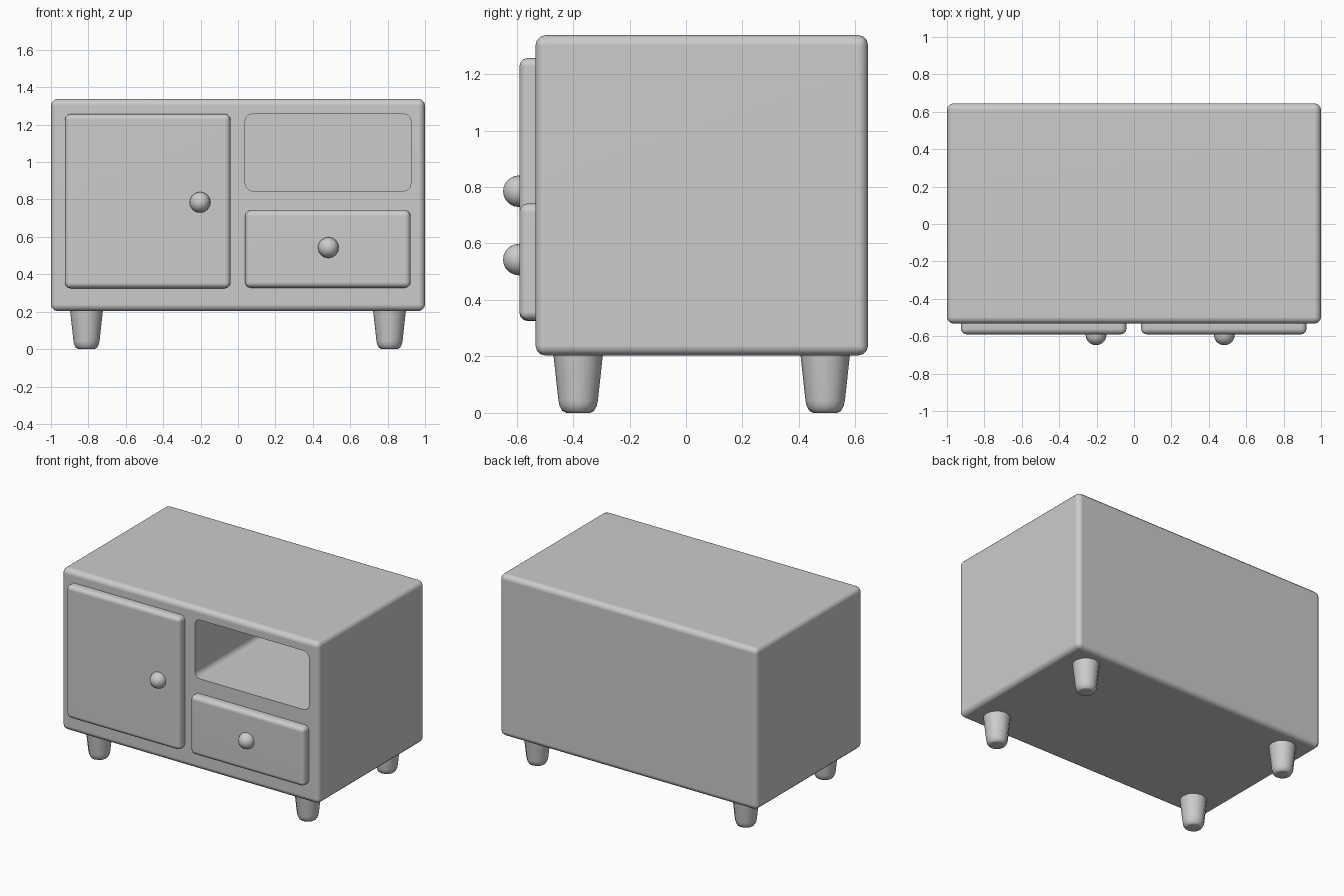
import bpy, bmesh, math
from mathutils import Matrix, Vector

if "Cube" in bpy.data.objects:
    bpy.data.objects.remove(bpy.data.objects["Cube"])


def finish(name, bm, angle=40, weighted=True):
    bmesh.ops.recalc_face_normals(bm, faces=bm.faces[:])
    me = bpy.data.meshes.new(name)
    bm.to_mesh(me)
    bm.free()
    ob = bpy.data.objects.new(name, me)
    bpy.context.collection.objects.link(ob)
    shade(ob, angle, weighted)
    return ob


def select(ob):
    bpy.ops.object.select_all(action='DESELECT')
    ob.select_set(True)
    bpy.context.view_layer.objects.active = ob


def shade(ob, angle, weighted):
    select(ob)
    bpy.ops.object.shade_smooth_by_angle(angle=math.radians(angle))
    if weighted:
        mod = ob.modifiers.new("Weighted", 'WEIGHTED_NORMAL')
        mod.keep_sharp = True


def box(name, lo, hi, radius, depth_edges_only=False, weighted=True):
    """Box between two corners with rounded edges."""
    lo, hi = Vector(lo), Vector(hi)
    bm = bmesh.new()
    bmesh.ops.create_cube(bm, size=1)
    for v in bm.verts:
        v.co = (lo + hi) / 2 + v.co * (hi - lo)
    edges = [e for e in bm.edges if not depth_edges_only
             or abs(e.verts[0].co.y - e.verts[1].co.y) > 0.01]
    bmesh.ops.bevel(bm, geom=edges, offset=radius, segments=3,
                    profile=0.5, affect='EDGES')
    return finish(name, bm, weighted=weighted)


def lathe(name, profile, sides, matrix):
    """Closed turned shape from (radius, height) points along local z."""
    bm = bmesh.new()
    rings = []
    for r, h in profile:
        rings.append([bm.verts.new(matrix @ Vector((
            r * math.cos(2 * math.pi * i / sides),
            r * math.sin(2 * math.pi * i / sides), h))) for i in range(sides)])
    for a, b in zip(rings, rings[1:]):
        for i in range(sides):
            j = (i + 1) % sides
            bm.faces.new((a[i], a[j], b[j], b[i]))
    bm.faces.new(rings[0])
    bm.faces.new(rings[-1])
    return finish(name, bm, 50)


# Cabinet body with the open shelf compartment cut out
body = box("cabinet_body", (-1, -0.533, 0.203), (1, 0.645, 1.338), 0.036,
           weighted=False)
cutter = box("shelf_cutter", (0.038, -0.7, 0.845), (0.925, 0.565, 1.258), 0.042,
             depth_edges_only=True, weighted=False)
cutter.hide_render = True
cut = body.modifiers.new("Shelf", 'BOOLEAN')
cut.operation = 'DIFFERENCE'
cut.solver = 'EXACT'
cut.object = cutter
select(body)
bpy.ops.object.modifier_apply(modifier=cut.name)
bpy.data.objects.remove(cutter)
shade(body, 40, True)

# Door and drawer fronts, set slightly into the body
box("door", (-0.925, -0.59, 0.325), (-0.04, -0.48, 1.257), 0.03)
box("drawer_front", (0.038, -0.59, 0.328), (0.923, -0.48, 0.742), 0.03)

# Round knobs
for name, x, z in (("door_knob", -0.203, 0.785), ("drawer_knob", 0.483, 0.543)):
    bm = bmesh.new()
    bmesh.ops.create_uvsphere(bm, u_segments=16, v_segments=10, radius=0.056,
                              matrix=Matrix.Translation((x, -0.592, z))
                              @ Matrix.Rotation(math.pi / 2, 4, 'X'))
    finish(name, bm, 60, weighted=False)

# Tapered legs with rounded feet
leg = [(0.042, 0), (0.056, 0.007), (0.066, 0.025), (0.07, 0.045),
       (0.087, 0.2), (0.088, 0.215)]
for side, x in (("left", -0.81), ("right", 0.81)):
    for end, y in (("front", -0.382), ("back", 0.493)):
        lathe(f"{end}_{side}_leg", leg, 12, Matrix.Translation((x, y, 0)))
